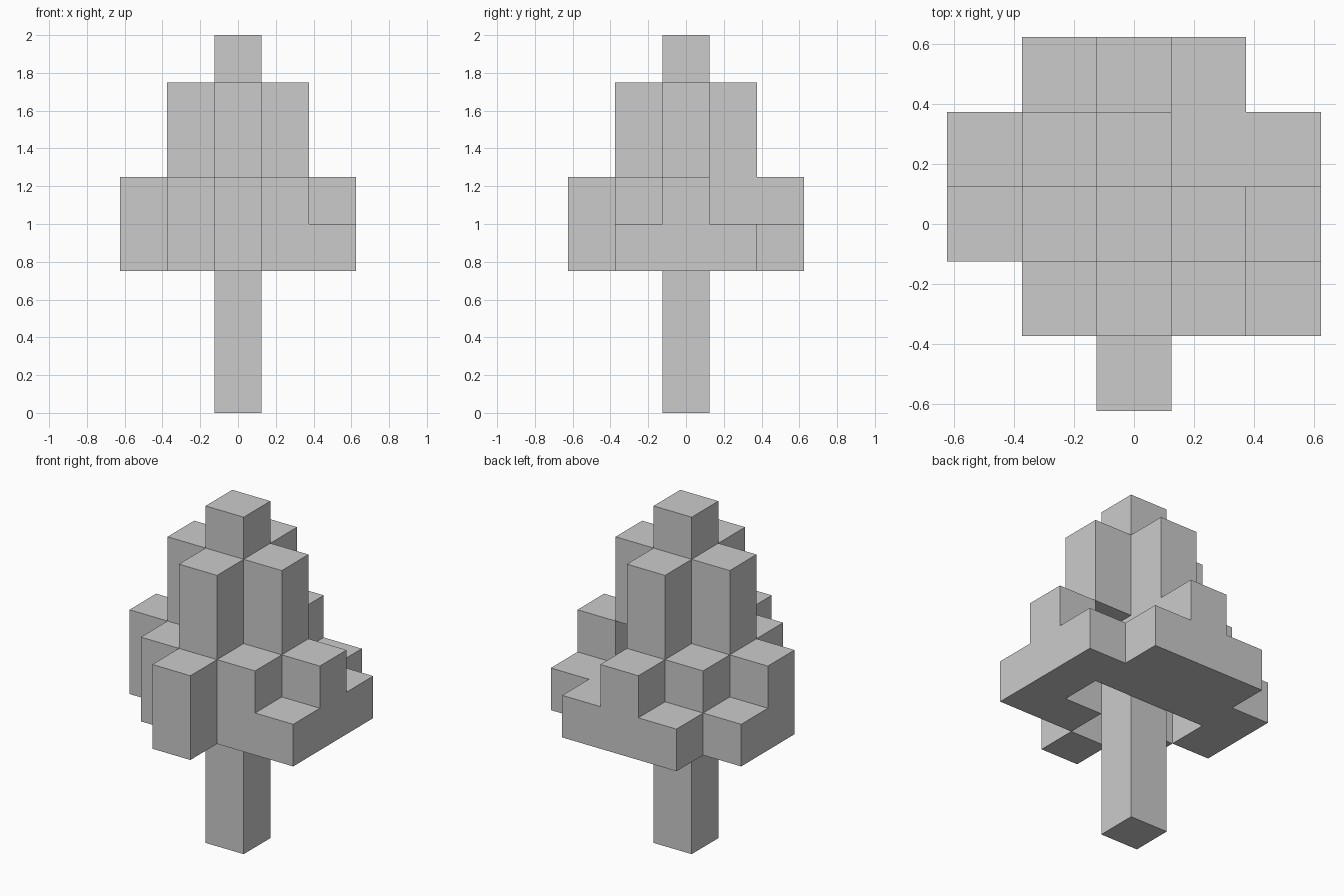
import bpy, bmesh
from mathutils import Vector

if "Cube" in bpy.data.objects:
    bpy.data.objects.remove(bpy.data.objects["Cube"])

S = 0.25  # block size

# Layer plans: rows run back to front, columns left to right (T trunk, L leaves)
STEM = ["", "", "..T.."]
LOWER = [".LLL.", "LLLLL", "L.T.L", ".L.LL", "..L.."]
UPPER = ["..L..", ".LL..", "L.T.L", ".L.L.", "..L.."]
CROSS = ["", "..L..", ".LTL.", "..L.."]
TIP = ["", "", "..L.."]
LAYERS = [STEM] * 3 + [LOWER, UPPER] + [CROSS] * 2 + [TIP]

cells = {(x - 2, 2 - r, z): c
         for z, plan in enumerate(LAYERS)
         for r, row in enumerate(plan)
         for x, c in enumerate(row) if c != "."}


def build_part(name, kind):
    """Skin all blocks of one kind, leaving out faces buried between blocks."""
    bm = bmesh.new()
    for cell, c in cells.items():
        if c != kind:
            continue
        centre = Vector((cell[0], cell[1], cell[2] + 0.5))
        for axis in range(3):
            for sign in (-1, 1):
                n = Vector((0, 0, 0))
                n[axis] = sign
                if tuple(int(a + b) for a, b in zip(cell, n)) in cells:
                    continue
                u = Vector((0, 0, 0))
                u[(axis + 1) % 3] = 1
                v = n.cross(u)
                bm.faces.new([bm.verts.new((centre + (n + u * a + v * b) / 2) * S)
                              for a, b in ((-1, -1), (1, -1), (1, 1), (-1, 1))])
    bmesh.ops.remove_doubles(bm, verts=bm.verts, dist=0.001)
    mesh = bpy.data.meshes.new(name)
    bm.to_mesh(mesh)
    bm.free()
    bpy.context.collection.objects.link(bpy.data.objects.new(name, mesh))


build_part("trunk", "T")
build_part("leaves", "L")
